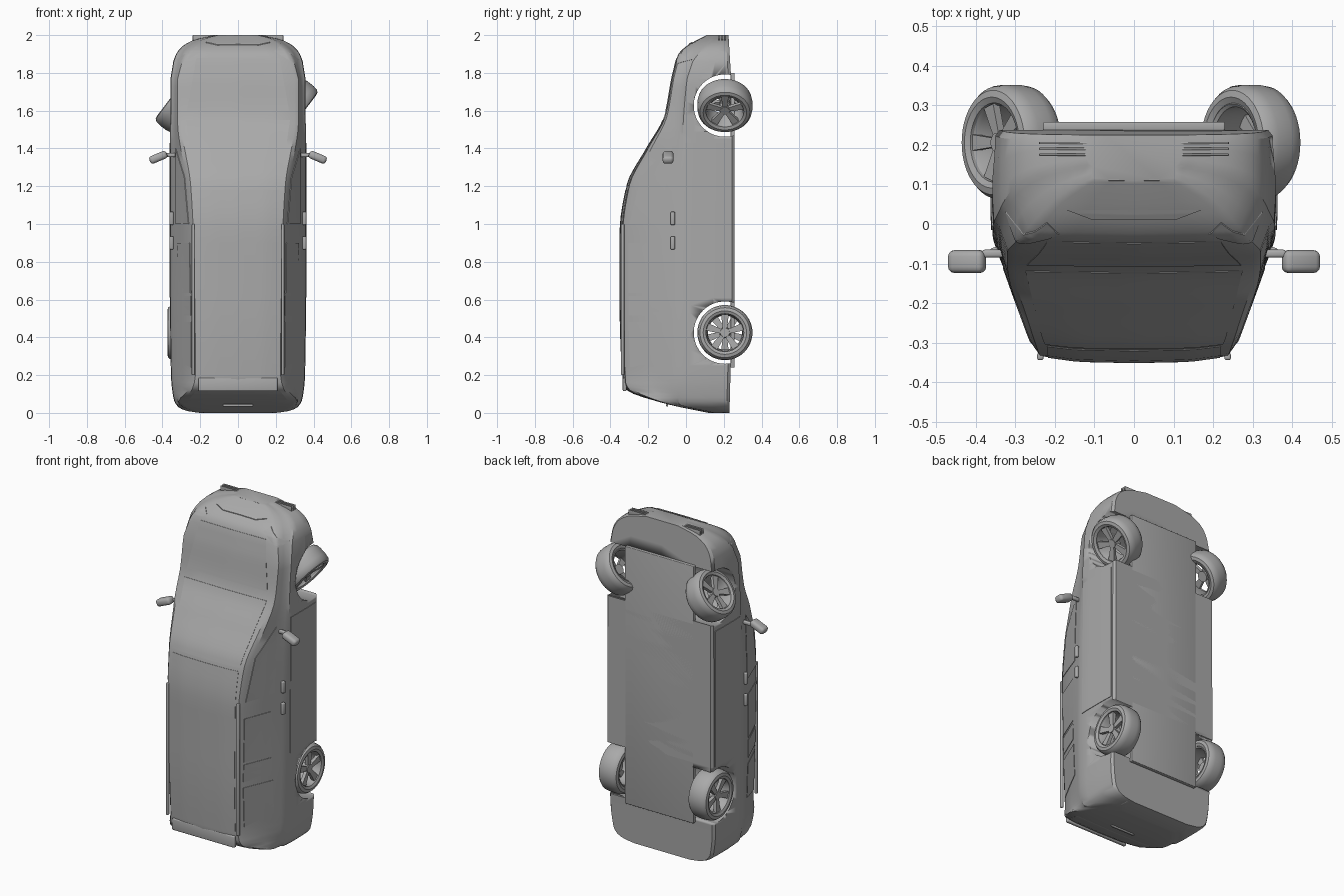
import bpy, bmesh, math
from mathutils import Vector, Matrix
from mathutils.bvhtree import BVHTree

if "Cube" in bpy.data.objects:
    bpy.data.objects.remove(bpy.data.objects["Cube"])

grey = bpy.data.materials.new("plain grey")
grey.use_nodes = True
grey.diffuse_color = (0.4, 0.4, 0.4, 1)
grey.node_tree.nodes["Principled BSDF"].inputs["Base Color"].default_value = (0.4, 0.4, 0.4, 1)


def finish(name, bm, angle=30):
    """Turn a bmesh into a smooth-shaded grey object."""
    bmesh.ops.recalc_face_normals(bm, faces=bm.faces)
    mesh = bpy.data.meshes.new(name)
    bm.to_mesh(mesh)
    bm.free()
    mesh.materials.append(grey)
    ob = bpy.data.objects.new(name, mesh)
    bpy.context.collection.objects.link(ob)
    bpy.ops.object.select_all(action="DESELECT")
    ob.select_set(True)
    bpy.context.view_layer.objects.active = ob
    bpy.ops.object.shade_smooth_by_angle(angle=math.radians(angle))
    return ob


def curve(points):
    """Smooth interpolation through (z, value) points without overshoot."""
    sl = [(b[1] - a[1]) / (b[0] - a[0]) for a, b in zip(points, points[1:])]
    tan = [sl[0]] + [2 * a * b / (a + b) if a * b > 0 else 0
                     for a, b in zip(sl, sl[1:])] + [sl[-1]]

    def f(z):
        i = max(k for k in range(len(sl)) if k == 0 or points[k][0] <= z)
        (z0, v0), (z1, v1) = points[i], points[i + 1]
        h = z1 - z0
        t = (z - z0) / h
        return (v0 * (1 + 2 * t) * (1 - t) ** 2 + v1 * t * t * (3 - 2 * t)
                + h * tan[i] * t * (1 - t) ** 2 + h * tan[i + 1] * t * t * (t - 1))
    return f


# Body: sections lofted from tail (z = 0) to nose (z = 2)
roof = curve([(0, .12), (.01, .07), (.03, -.03), (.06, -.15), (.12, -.31), (.16, -.334),
              (.6, -.35), (.95, -.35), (1.2, -.315), (1.4, -.21), (1.57, -.115),
              (1.8, -.07), (1.9, -.04), (1.94, 0), (1.98, .07), (2, .11)])
roof_half = curve([(0, .15), (.03, .27), (.06, .295), (.12, .245), (.2, .225), (.9, .235),
                   (1.2, .25), (1.55, .3), (1.75, .3), (1.9, .26), (1.96, .2), (2, .1)])
belt_half = curve([(0, .2), (.01, .27), (.03, .315), (.07, .34), (.2, .355), (.6, .36),
                   (1.75, .358), (1.85, .345), (1.92, .315), (1.97, .245), (2, .12)])
belt = curve([(0, .15), (.05, -.04), (1.4, -.02), (1.8, .01), (2, .15)])
floor = curve([(0, .23), (.27, .238), (.58, .258), (1.46, .258), (1.79, .238), (2, .225)])


def section(z):
    yr, wr, wb, yf = roof(z), roof_half(z), belt_half(z), floor(z)
    yb = max(belt(z), yr + .03)
    low, up = yf - yb, yb - yr
    top, base = min(wr + .02, wb - .016), wb - .015
    half = [(0, yf), (wb * .6, yf), (wb - .015, yf), (wb - .003, yf - .015),
            (wb, yf - .4 * low), (wb, yf - .8 * low), (wb - .003, yb),
            (base, yb - .12 * up), (base + (top - base) * .5, yb - .5 * up),
            (top, yb - .86 * up), (wr, yb - .95 * up), (wr * .6, yr + .003), (0, yr)]
    return half + [(-x, y) for x, y in half[-2:0:-1]]


ends = [0, .004, .01, .018, .03, .045, .06, .08, .1, .12, .14, .16, .2]
stations = ends + [.25 + .04 * i for i in range(39)] + [2 - e for e in reversed(ends[:-2])]
bm = bmesh.new()
rings = [[bm.verts.new((x, y, z)) for x, y in section(z)] for z in stations]
for a, b in zip(rings, rings[1:]):
    for i in range(len(a)):
        j = (i + 1) % len(a)
        bm.faces.new((a[i], a[j], b[j], b[i]))
bm.faces.new(rings[0])
bm.faces.new(rings[-1])
body = finish("body_shell", bm)

# Wheel arches cut through the body
FRONT, REAR, AXLE = 1.627, .425, .206
for z in (FRONT, REAR):
    bm = bmesh.new()
    bmesh.ops.create_cone(bm, cap_ends=True, segments=64, radius1=.165, radius2=.165, depth=1,
                          matrix=Matrix.Translation((0, AXLE, z)) @ Matrix.Rotation(math.pi / 2, 4, "Y"))
    cutter = finish("arch_cutter", bm)
    cutter.hide_render = True
    mod = body.modifiers.new("arch", "BOOLEAN")
    mod.operation, mod.object, mod.solver = "DIFFERENCE", cutter, "EXACT"
    bpy.context.view_layer.objects.active = body
    bpy.ops.object.modifier_apply(modifier=mod.name)
    bpy.data.objects.remove(cutter)
bm = bmesh.new()
bm.from_mesh(body.data)
tree = BVHTree.FromBMesh(bm)
bm.free()


def box(name, centre, size, rot=(0, 0, 0), bevel=.008, mirror=False):
    """Rounded box, optionally repeated on the other side."""
    for s in ((1, -1) if mirror else (1,)):
        bm = bmesh.new()
        bmesh.ops.create_cube(bm, size=1, matrix=Matrix.Diagonal((*size, 1)))
        bmesh.ops.bevel(bm, geom=bm.edges[:], offset=bevel, segments=3, affect="EDGES", profile=.5)
        m = Matrix.Identity(4)
        for ang, ax in zip(rot, "XYZ"):
            m = Matrix.Rotation(ang, 4, ax) @ m
        bm.transform(Matrix.Diagonal((s, 1, 1, 1)) @ Matrix.Translation(centre) @ m)
        finish(name + (("_left" if s > 0 else "_right") if mirror else ""), bm)


def panel(name, corners, axis, side=1, lift=.003, n=14):
    """Thin plate laid on the body; corners are given in the plane facing the axis."""
    def place(u, v, d):
        return {"x": Vector((side * d, u, v)), "y": Vector((u, -d, v)), "z": Vector((side * u, v, d))}[axis]
    a, b, c, d = (Vector(p) for p in corners)
    out = place(0, 0, 1)
    bm = bmesh.new()
    top, under = [], []
    for i in range(n + 1):
        for j in range(n + 1):
            s, t = i / n, j / n
            p = (a * (1 - s) + b * s) * (1 - t) + (d * (1 - s) + c * s) * t
            start = place(p.x, p.y, 3)
            hit = tree.ray_cast(start, -out)[0] or tree.find_nearest(start - out)[0]
            top.append(bm.verts.new(hit + out * lift))
            under.append(bm.verts.new(hit - out * .003))
    for i in range(n):
        for j in range(n):
            k = i * (n + 1) + j
            quad = (k, k + 1, k + n + 2, k + n + 1)
            bm.faces.new([top[q] for q in quad])
            bm.faces.new([under[q] for q in reversed(quad)])
    edge = [e for e in bm.edges if e.is_boundary]
    bmesh.ops.bridge_loops(bm, edges=edge)
    finish(name, bm)


# Floor pan between the wheels
box("floor_pan", (0, .247, 1.02), (.46, .022, 1.56), bevel=.004)

# Glass, door skins and lamps on both sides
for side, tag in ((1, "_left"), (-1, "_right")):
    for name, corners in {
        "front_door_window": [(-.1, 1.4), (-.115, 1.0), (-.3, 1.0), (-.24, 1.25)],
        "sliding_door_window": [(-.14, .9), (-.14, .635), (-.305, .635), (-.305, .9)],
        "sliding_vent_window": [(-.14, .62), (-.14, .515), (-.305, .515), (-.305, .62)],
        "quarter_window": [(-.13, .48), (-.12, .28), (-.295, .24), (-.305, .48)],
        "lower_door_skin": [(-.005, 1.43), (-.015, .61), (.232, .61), (.232, 1.43)],
    }.items():
        panel(name + tag, corners, "x", side)
    panel("headlamp" + tag, [(.19, 1.915), (.3, 1.85), (.325, 1.87), (.22, 1.94)], "y") if side > 0 else \
        panel("headlamp" + tag, [(-.19, 1.915), (-.3, 1.85), (-.325, 1.87), (-.22, 1.94)], "y")

# Windscreen, roof skin, bonnet and rear window
panel("windscreen", [(-.275, 1.55), (.275, 1.55), (.225, 1.2), (-.225, 1.2)], "y", lift=.002)
panel("roof_skin", [(-.22, 1.18), (.22, 1.18), (.21, .2), (-.21, .2)], "y", lift=.002)
panel("bonnet", [(-.27, 1.6), (.27, 1.6), (.22, 1.88), (-.22, 1.88)], "y", lift=.002)
panel("rear_window", [(-.21, .13), (.21, .13), (.26, .07), (-.26, .07)], "y", lift=.003)
box("tail_spoiler", (0, -.325, .15), (.42, .02, .07), bevel=.006)

# Nose openings and bumper bars
for y in (.175, .19, .205):
    box("grille_bar", (0, y, 1.985), (.48, .006, .03), bevel=.002)
box("number_plate_step", (0, .112, 1.99), (.13, .006, .02), bevel=.002)
panel("bonnet_grille", [(-.17, .035), (.17, .035), (.11, .012), (-.11, .012)], "z", lift=.004)
box("rear_bumper_bar", (0, .18, .012), (.46, .07, .02), bevel=.008)

# Roof rails, door handles, mirrors and rear wiper
box("roof_rail", (.237, -.335, .6), (.016, .018, .8), bevel=.005, mirror=True)
for z in (1.03, .9):
    box("door_handle", (.352, -.07, z), (.02, .022, .07), (0, 0, -.3), bevel=.006, mirror=True)
box("mirror_stem", (.355, -.075, 1.365), (.06, .02, .022), bevel=.007, mirror=True)
box("mirror_housing", (.422, -.095, 1.353), (.098, .058, .042), (0, .4, 0), bevel=.016, mirror=True)
box("rear_wiper", (0, -.1, .04), (.16, .01, .012), bevel=.003)


def lathe(bm, profile, steps=48):
    """Spin a closed (radius, x) profile about the x axis."""
    loops = [[bm.verts.new((x, r * math.cos(a), r * math.sin(a))) for r, x in profile]
             for a in (math.tau * i / steps for i in range(steps))]
    for a, b in zip(loops, loops[1:] + loops[:1]):
        for i in range(len(profile)):
            j = (i + 1) % len(profile)
            bm.faces.new((a[i], a[j], b[j], b[i]))


# Wheels: tyre, rim, hub and five spokes; the front pair is steered
tyre = [(.1, .055), (.115, .062), (.132, .058), (.142, .045), (.146, .02)]
rim = [(.103, .056), (.1, .046), (.094, .036), (.09, -.05), (.098, -.056), (.103, -.05)]
steer = math.radians(37)
for name, x, z, turn in (("front_left_wheel", .295, FRONT, steer),
                         ("front_right_wheel", -.31, FRONT, steer + math.pi),
                         ("rear_left_wheel", .29, REAR, 0),
                         ("rear_right_wheel", -.312, REAR, math.pi)):
    bm = bmesh.new()
    lathe(bm, tyre + [(r, -w) for r, w in reversed(tyre)])
    lathe(bm, rim)
    quarter = Matrix.Rotation(math.pi / 2, 4, "Y")
    bmesh.ops.create_cone(bm, cap_ends=True, segments=24, radius1=.03, radius2=.024, depth=.04,
                          matrix=Matrix.Translation((.028, 0, 0)) @ quarter)
    for k in range(5):
        spoke = bmesh.ops.create_cube(bm, size=1)["verts"]
        for v in spoke:
            outer = v.co.z > 0
            v.co = (.034 + v.co.x * .02 + (.006 if outer else 0),
                    v.co.y * (.04 if outer else .022), .097 if outer else .015)
        bmesh.ops.rotate(bm, verts=spoke, cent=(0, 0, 0), matrix=Matrix.Rotation(math.tau * k / 5, 3, "X"))
    bm.transform(Matrix.Translation((x, AXLE, z)) @ Matrix.Rotation(turn, 4, "Y"))
    finish(name, bm)
